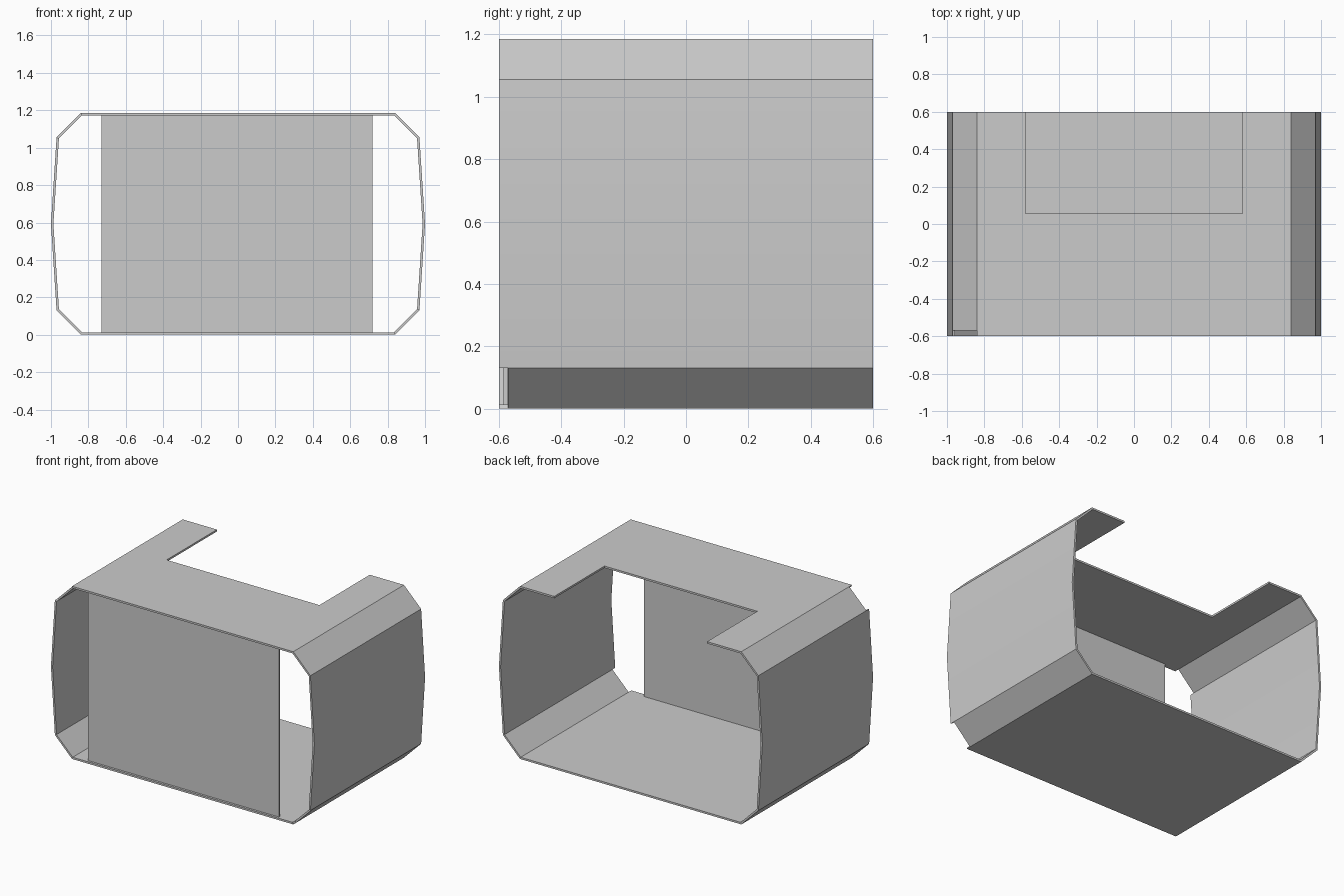
import bpy, bmesh, math
from mathutils import Vector

if "Cube" in bpy.data.objects:
    bpy.data.objects.remove(bpy.data.objects["Cube"])

T = 0.013   # sheet thickness
D = 0.6     # half depth
H = 1.185   # height

# Outer octagon-like section (x, z), counter-clockwise from bottom right
half = [(0.84, 0), (0.97, 0.13), (1.0, H / 2), (0.97, H - 0.13), (0.84, H)]
outer = [Vector(p) for p in half + [(-x, z) for x, z in reversed(half)]]
N = len(outer)


def inset(i):
    """Mitred inward offset of section point i."""
    a = (outer[i] - outer[i - 1]).normalized()
    b = (outer[(i + 1) % N] - outer[i]).normalized()
    na, nb = Vector((-a.y, a.x)), Vector((-b.y, b.x))
    return outer[i] + (na + nb) * T / (1 + na.dot(nb))


inner = [inset(i) for i in range(N)]


def prism(name, pts, depth):
    """Extrude a closed 3D outline along a vector."""
    bm = bmesh.new()
    face = bm.faces.new([bm.verts.new(p) for p in pts])
    res = bmesh.ops.extrude_face_region(bm, geom=[face], use_keep_orig=True)
    moved = [v for v in res["geom"] if isinstance(v, bmesh.types.BMVert)]
    bmesh.ops.translate(bm, verts=moved, vec=depth)
    bmesh.ops.recalc_face_normals(bm, faces=bm.faces)
    me = bpy.data.meshes.new(name)
    bm.to_mesh(me)
    bm.free()
    ob = bpy.data.objects.new(name, me)
    bpy.context.collection.objects.link(ob)
    return ob


def wall(name, first, last, front=-D):
    """Shell strip between two section points, running front to back."""
    idx = [i % N for i in range(first, last + 1)]
    loop = [outer[i] for i in idx] + [inner[i] for i in reversed(idx)]
    return prism(name, [(p.x, front, p.y) for p in loop], (0, D - front, 0))


# Floor, bowed sides and corner strips (two strips stop short of the front)
wall("floor", 9, 10)
sides = [wall("right_side", 1, 3), wall("left_side", 6, 8)]
wall("lower_right_corner", 0, 1, -0.57)
wall("upper_right_corner", 3, 4)
wall("upper_left_corner", 5, 6, -0.57)
wall("lower_left_corner", 8, 9)

# Roof with a rectangular opening at the back
xi = inner[4].x
roof = [(-0.84, -D), (0.84, -D), (0.84, D), (0.58, D),
        (0.58, 0.055), (-0.58, 0.055), (-0.58, D), (-0.84, D)]
top = prism("roof", [(x, y, H) for x, y in roof], (0, 0, -T))
for v in top.data.vertices:          # mitre the underside into the corners
    if v.co.z < H - T / 2 and abs(v.co.x) > 0.7:
        v.co.x = math.copysign(xi, v.co.x)

# Front panel
prism("front_panel", [(-0.73, -0.585, T), (0.72, -0.585, T),
                      (0.72, -0.585, H - T), (-0.73, -0.585, H - T)], (0, 0.013, 0))

# Smooth the gentle bow of the sides
for ob in sides:
    bpy.ops.object.select_all(action='DESELECT')
    ob.select_set(True)
    bpy.context.view_layer.objects.active = ob
    bpy.ops.object.shade_smooth_by_angle(angle=math.radians(30))
